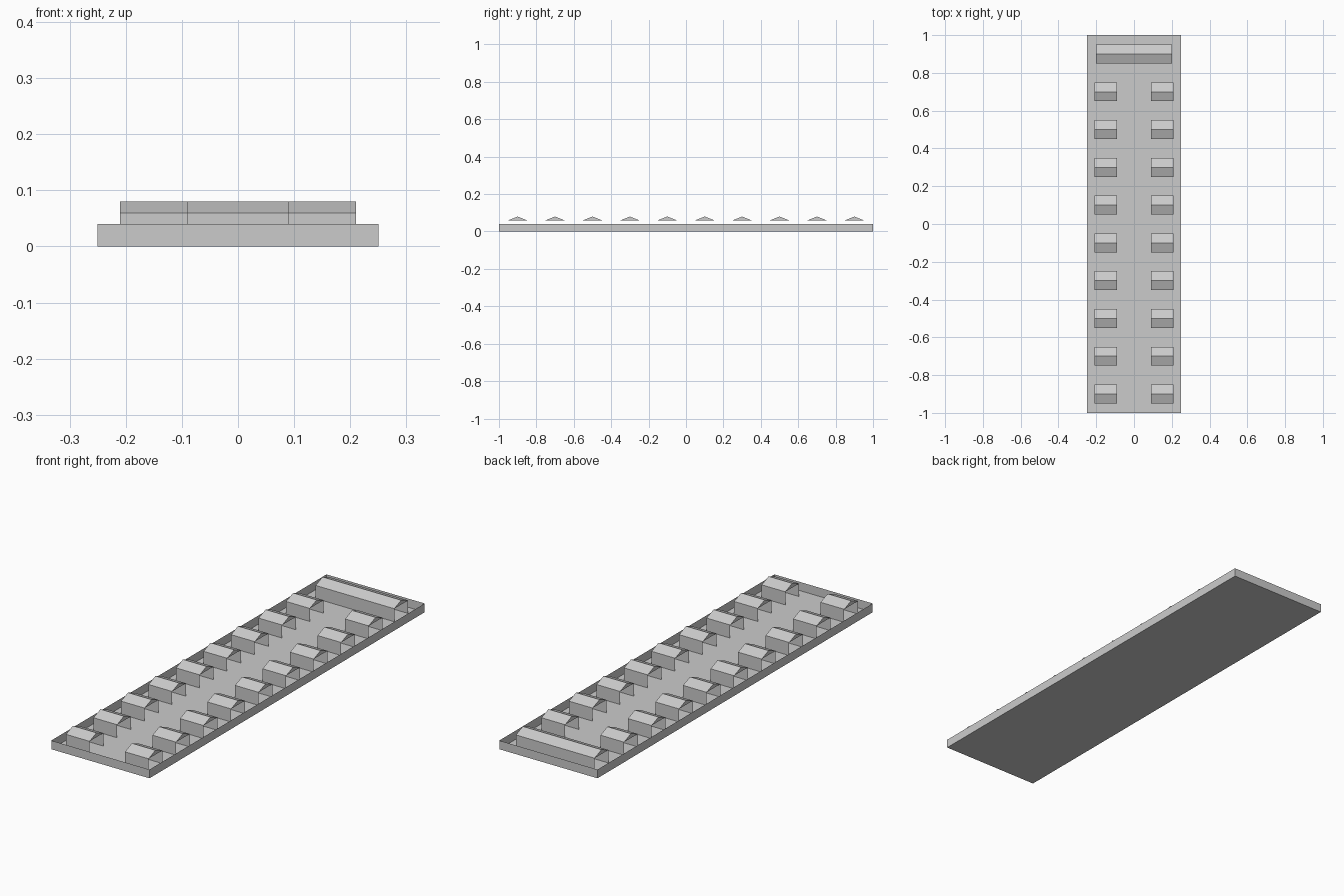
import bpy

if "Cube" in bpy.data.objects:
    bpy.data.objects.remove(bpy.data.objects["Cube"])


def add_mesh(name, verts, faces):
    mesh = bpy.data.meshes.new(name)
    mesh.from_pydata(verts, [], faces)
    mesh.update()
    obj = bpy.data.objects.new(name, mesh)
    bpy.context.collection.objects.link(obj)
    return obj


def hut(name, x, y, length):
    """Hut with its ridge along x, open ends and closed gables."""
    profile = [(-0.05, 0.0), (-0.05, 0.06), (0.0, 0.08), (0.05, 0.06), (0.05, 0.0)]
    verts = [(x + s * length / 2, y + py, pz) for s in (-1, 1) for py, pz in profile]
    faces = [(i, i + 5, i + 6, i + 1) for i in range(4)]   # walls and roof slopes
    faces += [(1, 2, 3), (8, 7, 6)]                        # gable triangles
    return add_mesh(name, verts, faces)


# Open tray: floor and four thin walls
corners = [(-0.25, -1), (0.25, -1), (0.25, 1), (-0.25, 1)]
verts = [(x, y, z) for z in (0.0, 0.04) for x, y in corners]
walls = [(i, (i + 1) % 4, (i + 1) % 4 + 4, i + 4) for i in range(4)]
add_mesh("tray", verts, [(3, 2, 1, 0)] + walls)

# Two rows of small huts
for side, x in (("left", -0.15), ("right", 0.15)):
    for i in range(9):
        hut(f"{side}_hut_{i + 1}", x, -0.9 + 0.2 * i, 0.12)

# Long hut across the back end
hut("long_hut", 0.0, 0.9, 0.4)
